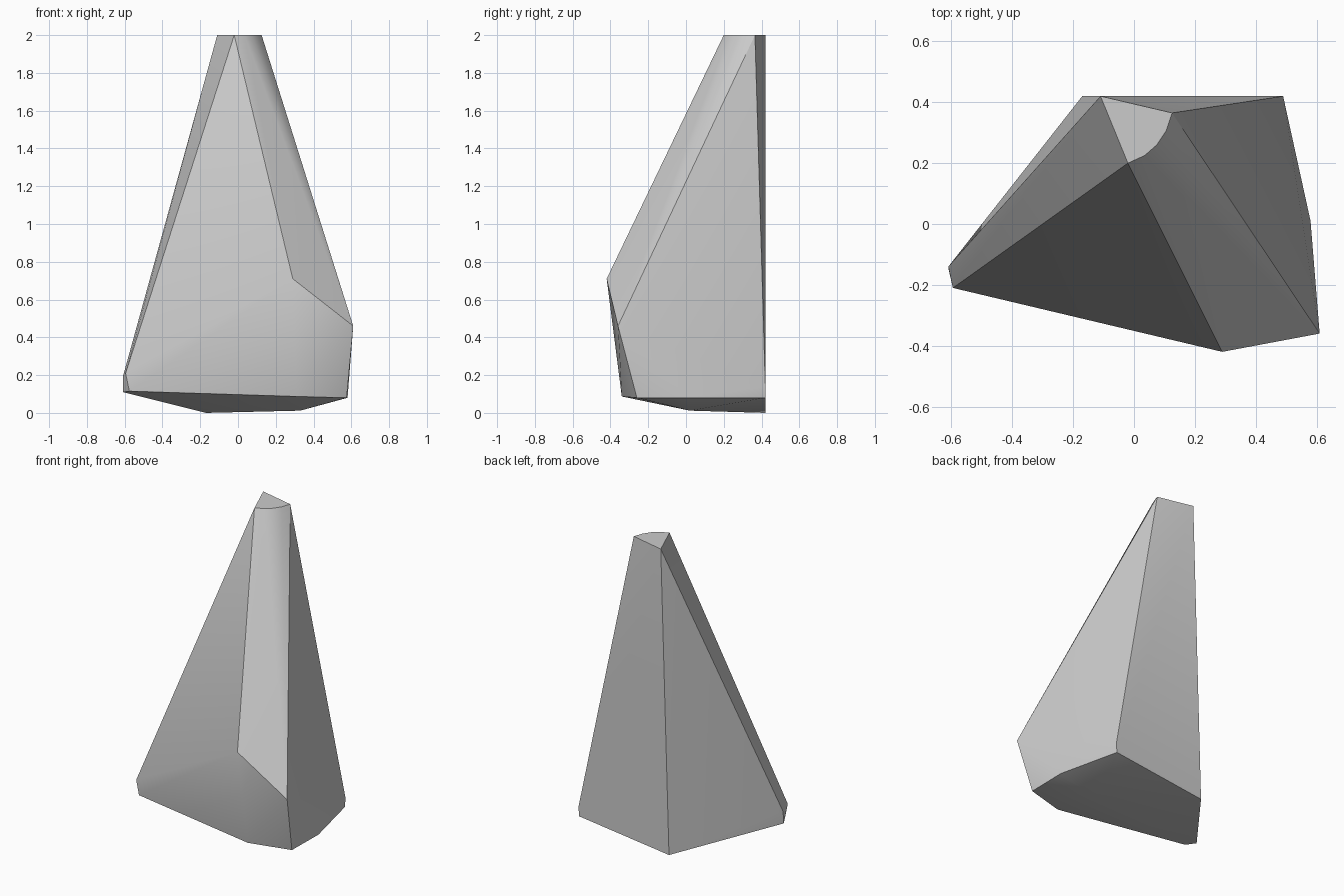
import bpy
import bmesh
from math import radians

cube = bpy.data.objects.get("Cube")
if cube:
    bpy.data.objects.remove(cube, do_unlink=True)

# Stone colour
stone = bpy.data.materials.new("stone_grey")
stone.use_nodes = True
grey = (0.6, 0.6, 0.6, 1)
stone.diffuse_color = grey
stone.node_tree.nodes["Principled BSDF"].inputs["Base Color"].default_value = grey

# Corners of the chipped stone
top_rim = [(-.11, .42), (-.02, .20), (.035, .225), (.075, .26), (.105, .305), (.125, .365)]
front_ridge = [(.29, -.42, .71), (.61, -.36, .46)]
side_tip = [(-.595, -.21, .21), (-.61, -.14, .19), (-.575, -.21, .115), (-.61, -.145, .11)]
lower_rim = [(.31, -.34, .087), (.575, -.26, .08), (.58, .01, .08),
             (.485, .42, .08), (.49, .42, .14)]
underside = [(-.17, .42, 0), (.33, .02, .012)]
corners = [(x, y, 2) for x, y in top_rim] + front_ridge + side_tip + lower_rim + underside

# Stone body: wrap the corners in a convex skin
bm = bmesh.new()
for co in corners:
    bm.verts.new(co)
bmesh.ops.convex_hull(bm, input=bm.verts[:])
bmesh.ops.delete(bm, geom=[v for v in bm.verts if not v.link_faces], context='VERTS')
bmesh.ops.dissolve_limit(bm, angle_limit=radians(1), verts=bm.verts[:], edges=bm.edges[:])
bmesh.ops.recalc_face_normals(bm, faces=bm.faces[:])

mesh = bpy.data.meshes.new("rock_spire")
bm.to_mesh(mesh)
bm.free()
mesh.materials.append(stone)
rock = bpy.data.objects.new("rock_spire", mesh)
bpy.context.collection.objects.link(rock)

# Soft facets with crisp main edges
bpy.ops.object.select_all(action='DESELECT')
rock.select_set(True)
bpy.context.view_layer.objects.active = rock
bpy.ops.object.shade_smooth_by_angle(angle=radians(30))
